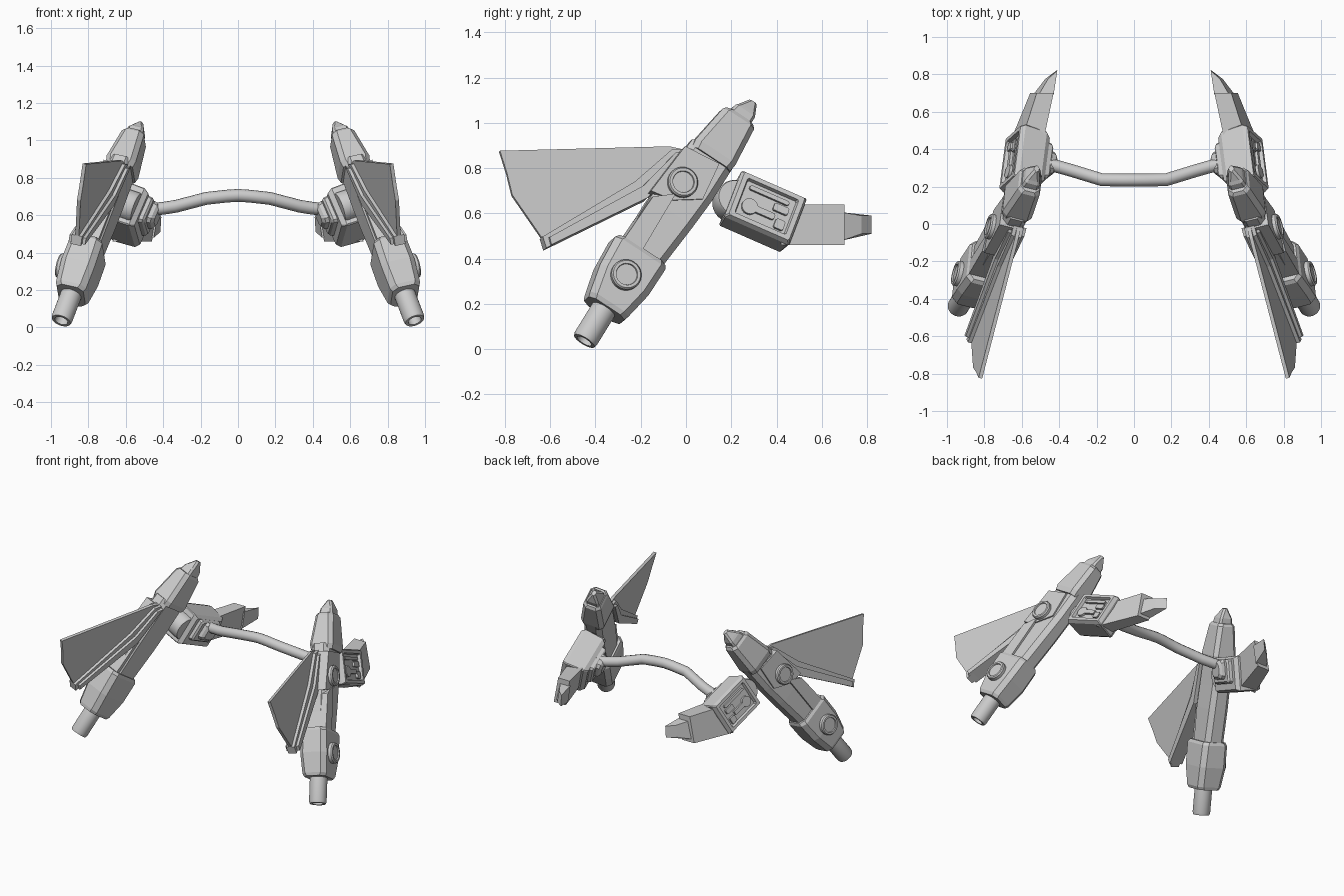
import bpy
import bmesh
from math import cos, sin, pi
from mathutils import Vector

cube = bpy.data.objects.get("Cube")
if cube:
    bpy.data.objects.remove(cube)

grey = bpy.data.materials.new("plain_grey")
grey.use_nodes = True
grey.diffuse_color = (0.6, 0.6, 0.6, 1)
grey.node_tree.nodes["Principled BSDF"].inputs["Base Color"].default_value = (0.6, 0.6, 0.6, 1)


def frame(origin, axis, side):
    """Local axes: width, side, axis. Returns a local-to-world function."""
    o, a, n = Vector(origin), Vector(axis).normalized(), Vector(side)
    n = (n - a * n.dot(a)).normalized()
    w = n.cross(a)
    return lambda u, v, s: o + w * u + n * v + a * s


def finish(name, bm, smooth=False, mirror=True):
    bmesh.ops.recalc_face_normals(bm, faces=bm.faces)
    mesh = bpy.data.meshes.new(name)
    bm.to_mesh(mesh)
    bm.free()
    mesh.materials.append(grey)
    ob = bpy.data.objects.new(name, mesh)
    bpy.context.collection.objects.link(ob)
    if smooth:
        bpy.ops.object.select_all(action="DESELECT")
        ob.select_set(True)
        bpy.context.view_layer.objects.active = ob
        bpy.ops.object.shade_smooth_by_angle(angle=0.6)
    if mirror:
        ob.modifiers.new("mirror", "MIRROR").use_mirror_merge = False
    return ob


def skin(name, rings, smooth=False):
    """Bridge equal rings of world points and cap both ends."""
    bm = bmesh.new()
    loops = [[bm.verts.new(p) for p in r] for r in rings]
    k = len(loops[0])
    for lo, hi in zip(loops, loops[1:]):
        for i in range(k):
            j = (i + 1) % k
            bm.faces.new((lo[i], lo[j], hi[j], hi[i]))
    bm.faces.new(loops[0])
    bm.faces.new(loops[-1])
    return finish(name, bm, smooth)


def loft(name, to, sections, c=0.02):
    """Chamfered rectangles (s, u0, u1, v0, v1) joined along s."""
    rings = []
    for s, u0, u1, v0, v1 in sections:
        pts = [(u0 + c, v0), (u1 - c, v0), (u1, v0 + c), (u1, v1 - c),
               (u1 - c, v1), (u0 + c, v1), (u0, v1 - c), (u0, v0 + c)]
        rings.append([to(u, v, s) for u, v in pts])
    return skin(name, rings)


def plate(name, to, outline, v0, v1):
    """Flat outline of (u, s) points with thickness along the side axis."""
    return skin(name, [[to(u, v, s) for u, s in outline] for v in (v0, v1)])


def turned(name, point, profile, n=28):
    """Profile of (radius, height) turned around point(x, y, height)."""
    rings = [[point(r * cos(2 * pi * i / n), r * sin(2 * pi * i / n), h)
              for i in range(n)] for r, h in profile]
    return skin(name, rings, True)


# Leaning blaster-shaped legs
leg = frame((.555, .225, 1.015), (.308, -.5, -.81), (.95, .24, .21))
loft("top_spike", leg, [(.01, -.055, .06, -.05, .05), (-.045, -.042, .06, -.042, .042),
                        (-.06, -.03, .055, -.036, .036), (-.108, .0, .04, -.014, .014)], .012)
loft("upper_housing", leg, [(-.012, -.07, .072, -.052, .052), (.005, -.082, .084, -.062, .062),
                            (.2, -.115, .095, -.082, .082), (.235, -.11, .09, -.075, .075)], .025)
loft("middle_body", leg, [(.2, -.125, .095, -.062, .062), (.4, -.14, .092, -.065, .065),
                          (.55, -.15, .08, -.068, .068), (.8, -.15, .055, -.068, .068)], .03)
plate("disc_plate", leg, [(-.14, .26), (.03, .24), (.05, .42), (-.06, .5), (-.165, .52)], -.05, .075)
plate("side_panel", leg, [(-.145, .54), (-.065, .47), (-.06, .77), (-.155, .78)], -.06, .082)
loft("lower_housing", leg, [(.765, -.18, .065, -.08, .08), (.785, -.192, .074, -.09, .09),
                            (.93, -.185, .07, -.094, .094), (1.06, -.158, .045, -.085, .085),
                            (1.08, -.15, .038, -.075, .075)], .03)
turned("barrel", lambda x, y, h: leg(x - .06, y, h),
       [(.057, 1.04), (.057, 1.235), (.052, 1.25), (.036, 1.25), (.034, 1.19)])

# Round caps on the outer faces
for label, s, base in (("upper_disc", .41, .065), ("lower_disc", .92, .085)):
    turned(label, lambda x, y, h: leg(x - .066, h, y + s),
           [(.068, base), (.068, base + .028), (.062, base + .036),
            (.049, base + .036), (.047, base + .028)])

# Swept fins with a thick lower rail
plate("fin", leg, [(-.14, .25), (-.19, .27), (-.82, .72), (-.74, .79), (-.67, .86),
                   (-.46, .95), (-.42, .98), (-.16, .52)], -.04, -.02)
plate("fin_rail", leg, [(-.13, .25), (-.175, .28), (-.24, .5), (-.46, .95),
                        (-.42, .985), (-.165, .525)], -.058, .0)
plate("fin_rail_core", leg, [(-.12, .26), (-.155, .29), (-.2, .5), (-.435, .94),
                             (-.41, .965), (-.155, .535)], -.075, .018)

# Rear pods: sections run outward, u is up the pod and v runs back
pod = frame((.58, .335, .605), (.92, .25, .30), (-.12, .91, -.40))
loft("pod_box", pod, [(-.085, -.10, .10, -.13, .13), (-.06, -.115, .115, -.15, .15),
                      (.065, -.118, .118, -.158, .158), (.09, -.108, .108, -.146, .146),
                      (.09, -.088, .088, -.124, .124), (.07, -.083, .083, -.118, .118)], .006)
up = 1 if pod(1, 0, 0).z > pod(0, 0, 0).z else -1


def pod_up(u, v, s):
    return pod(u * up, v, s)


loft("pod_step", pod_up, [(-.08, -.06, .1, -.105, .105), (-.105, -.055, .098, -.1, .1),
                          (-.115, -.045, .09, -.088, .088)], .012)
loft("handle_collar", pod_up, [(-.11, -.03, .1, -.065, .065), (-.135, -.025, .095, -.06, .06),
                               (-.15, -.01, .08, -.045, .045)], .02)

# Raised fittings inside the pod recess
turned("pod_dial", lambda x, y, h: pod_up(x - .03, y - .07, h), [(.036, .065), (.036, .085)])
for label, u0, u1, v0, v1 in (("pod_slot_bar", -.045, -.015, -.07, .05),
                              ("pod_top_bar", .045, .065, -.1, .09),
                              ("pod_block", .0, .035, .03, .1),
                              ("pod_low_block", -.075, -.03, .06, .105)):
    loft(label, pod_up, [(.065, u0, u1, v0, v1), (.085, u0, u1, v0, v1)], .006)

# Rounded lug joining pod and leg
turned("pod_lug", lambda x, y, h: pod_up(x - .005, y - .135, h),
       [(.08, -.06), (.085, -.05), (.085, .04), (.08, .05)])


# Tapered tail pieces bending inward
def quad(y, z0, z1, top, bottom, skew=0):
    (a, b), (c, d) = top, bottom
    return [(a, y, z1), (b, y - skew, z1), (d, y - skew, z0), (c, y, z0)]


skin("pod_tail", [quad(.42, .46, .64, (.49, .61), (.55, .67)),
                  quad(.70, .46, .64, (.43, .52), (.46, .555))])
skin("pod_tail_tip", [quad(.69, .48, .605, (.43, .51), (.45, .54)),
                      quad(.82, .51, .59, (.41, .46), (.415, .475), .045)])

# Curved crossbar
curve = bpy.data.curves.new("crossbar", "CURVE")
curve.dimensions = "3D"
curve.bevel_depth = .034
curve.bevel_resolution = 4
curve.use_fill_caps = True
half = [(.48, .325, .63), (.40, .305, .637), (.33, .285, .648), (.17, .236, .69), (.06, .235, .702)]
path = [(-x, y, z) for x, y, z in half] + [(0, .235, .706)] + half[::-1]
spline = curve.splines.new("POLY")
spline.points.add(len(path) - 1)
for point, p in zip(spline.points, path):
    point.co = (*p, 1)
    point.radius = 1
spline.use_smooth = True
curve.materials.append(grey)
bpy.context.collection.objects.link(bpy.data.objects.new("crossbar", curve))
